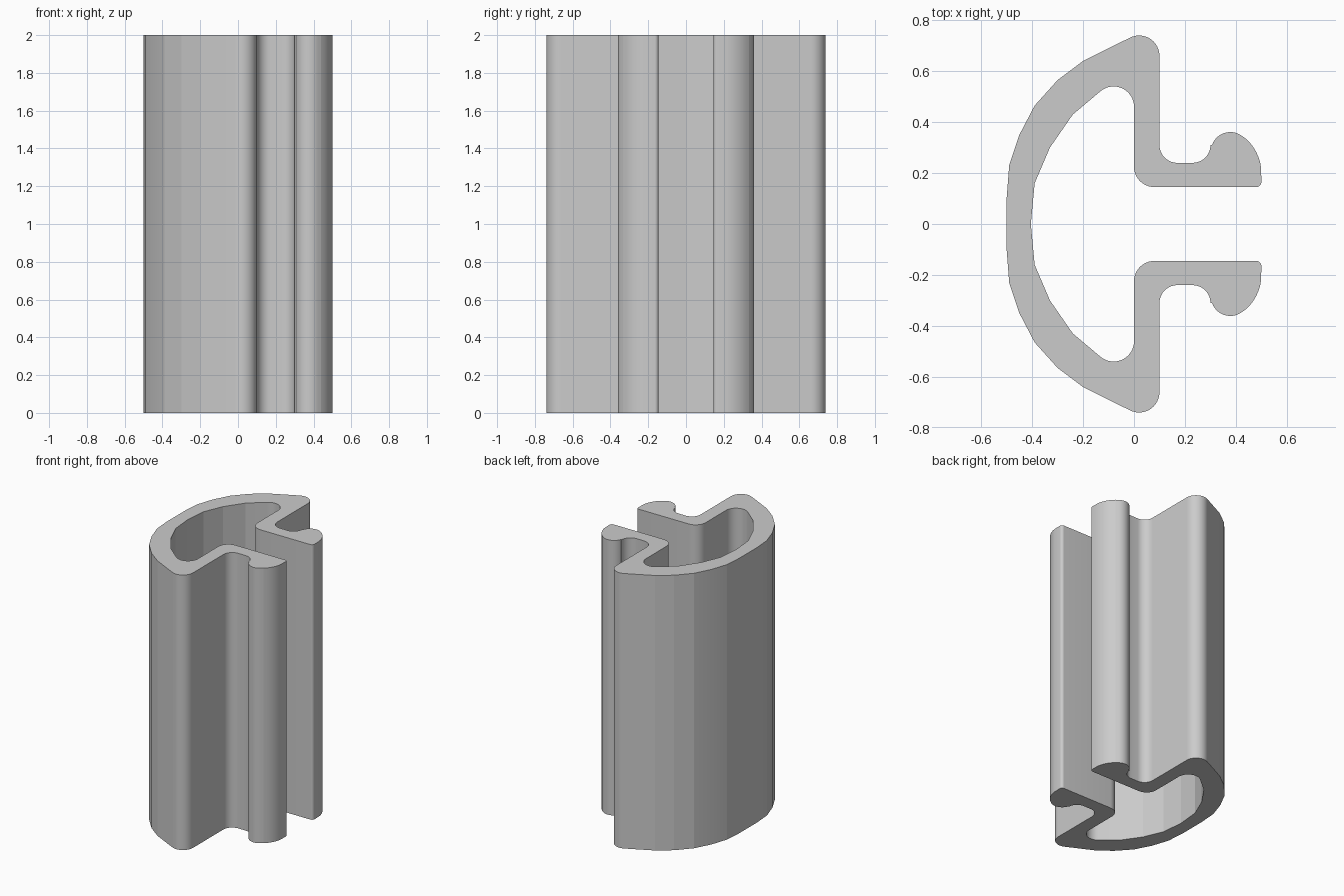
import bpy, bmesh
from math import cos, sin, radians

if "Cube" in bpy.data.objects:
    bpy.data.objects.remove(bpy.data.objects["Cube"])

HEIGHT = 2.0


def arc(cx, cy, r, start, end, steps):
    """Points along a circular arc, angles in degrees."""
    angles = [radians(start + (end - start) * i / steps) for i in range(steps + 1)]
    return [(cx + r * cos(a), cy + r * sin(a)) for a in angles]


# Upper half of the cross-section, from the outer back to the inner back
half = [(-0.50, 0.10), (-0.49, 0.23), (-0.45, 0.35), (-0.39, 0.465),
        (-0.30, 0.565), (-0.20, 0.64), (-0.08, 0.70)]      # faceted outer wall
half += arc(0.02, 0.66, 0.08, 120, 0, 14)                  # rounded outer corner
half += arc(0.17, 0.31, 0.07, 180, 270, 11)                # groove beside the lip
half += arc(0.23, 0.31, 0.07, 270, 360, 11)
half += arc(0.378, 0.285, 0.076, 160, 52, 13)              # bead on the lip
half += arc(0.32, 0.20, 0.18, 48, 6, 6)
half += arc(0.48, 0.165, 0.02, 0, -90, 10)                 # lip end
half += arc(0.08, 0.225, 0.08, 270, 180, 11)               # slot entry
half += arc(-0.08, 0.46, 0.08, 0, 128, 15)                 # inner corner
half += [(-0.24, 0.43), (-0.33, 0.30), (-0.39, 0.16), (-0.405, 0.0)]  # inner wall

# Mirror across y = 0 to close the loop
outline = half + [(x, -y) for x, y in reversed(half[:-1])]

# Extrude the section upward
bm = bmesh.new()
base = bm.faces.new([bm.verts.new((x, y, 0)) for x, y in outline])
top = bmesh.ops.extrude_face_region(bm, geom=[base], use_keep_orig=True)["geom"]
bmesh.ops.translate(bm, vec=(0, 0, HEIGHT),
                    verts=[v for v in top if isinstance(v, bmesh.types.BMVert)])
bmesh.ops.recalc_face_normals(bm, faces=bm.faces)
mesh = bpy.data.meshes.new("slotted_channel")
bm.to_mesh(mesh)
bm.free()

channel = bpy.data.objects.new("slotted_channel", mesh)
bpy.context.collection.objects.link(channel)

# Smooth the fillets, keep the wall facets crisp
bpy.context.view_layer.objects.active = channel
channel.select_set(True)
bpy.ops.object.shade_smooth_by_angle(angle=radians(9.5))
